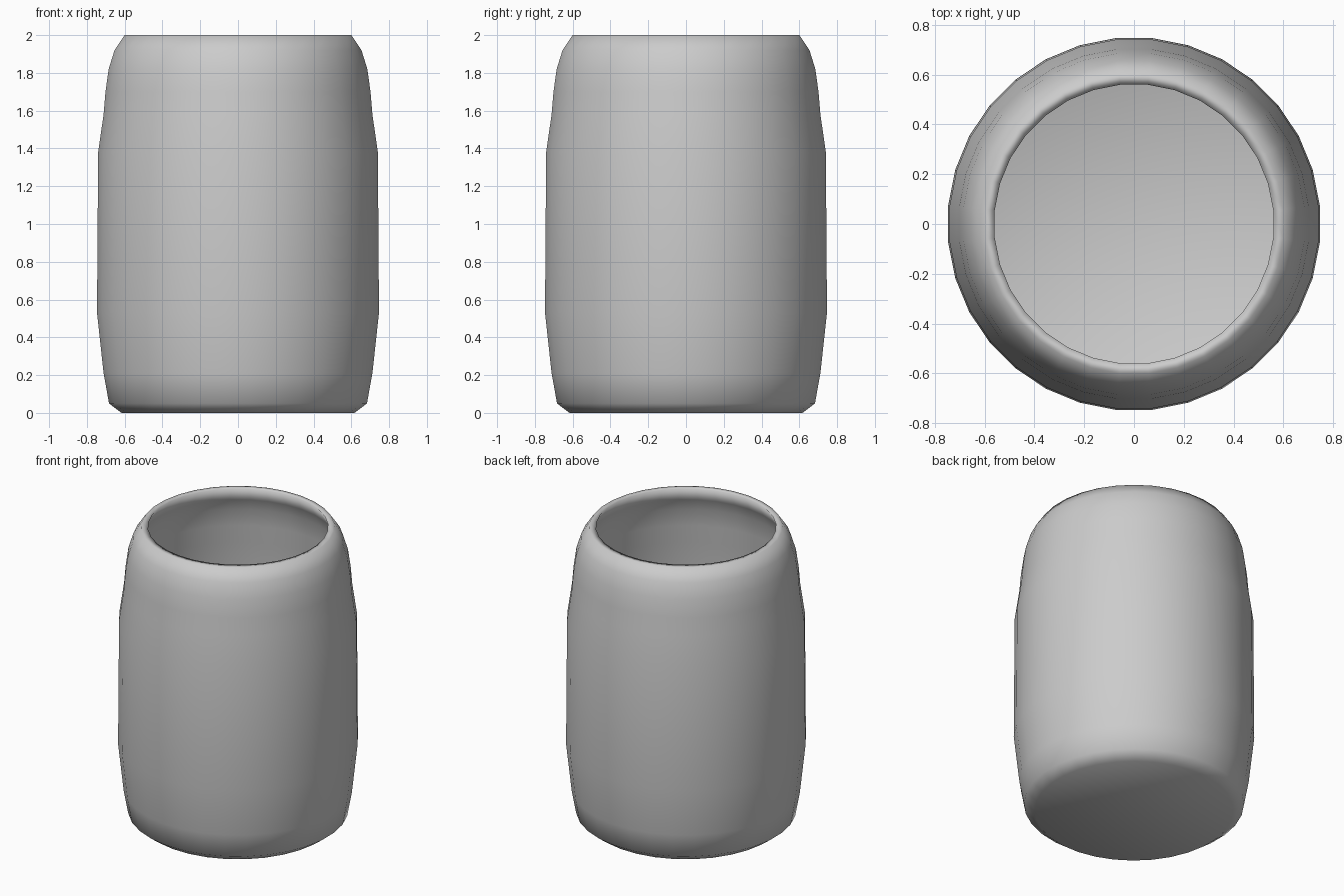
import bpy, bmesh, math

if "Cube" in bpy.data.objects:
    bpy.data.objects.remove(bpy.data.objects["Cube"])

SIDES = 32
WALL = 0.04

# outer profile (radius, height), base to rim
outer = [(0.62, 0), (0.686, 0.05), (0.715, 0.21), (0.75, 0.53), (0.744, 1.38),
         (0.715, 1.58), (0.705, 1.7), (0.688, 1.82), (0.657, 1.92), (0.603, 2.0)]
# inner profile follows the outer one at wall thickness, rim to floor
inner = [(r - WALL, z) for r, z in reversed(outer[2:-1])]
inner = [(0.562, 2.0), (0.615, 1.90)] + inner[1:] + [(0.65, 0.07), (0.60, WALL)]

bm = bmesh.new()
rings = []
for r, z in outer + inner:
    ring = []
    for i in range(SIDES):
        a = 2 * math.pi * (i + 0.5) / SIDES
        ring.append(bm.verts.new((r * math.cos(a), r * math.sin(a), z)))
    rings.append(ring)

# walls
for lo, hi in zip(rings, rings[1:]):
    for i in range(SIDES):
        j = (i + 1) % SIDES
        bm.faces.new((lo[i], lo[j], hi[j], hi[i]))

# base underside and inside floor
bm.faces.new(rings[0][::-1])
bm.faces.new(rings[-1])
bmesh.ops.recalc_face_normals(bm, faces=bm.faces)
for f in bm.faces:
    f.smooth = True

mesh = bpy.data.meshes.new("barrel_cup")
bm.to_mesh(mesh)
bm.free()
cup = bpy.data.objects.new("barrel_cup", mesh)
bpy.context.collection.objects.link(cup)
